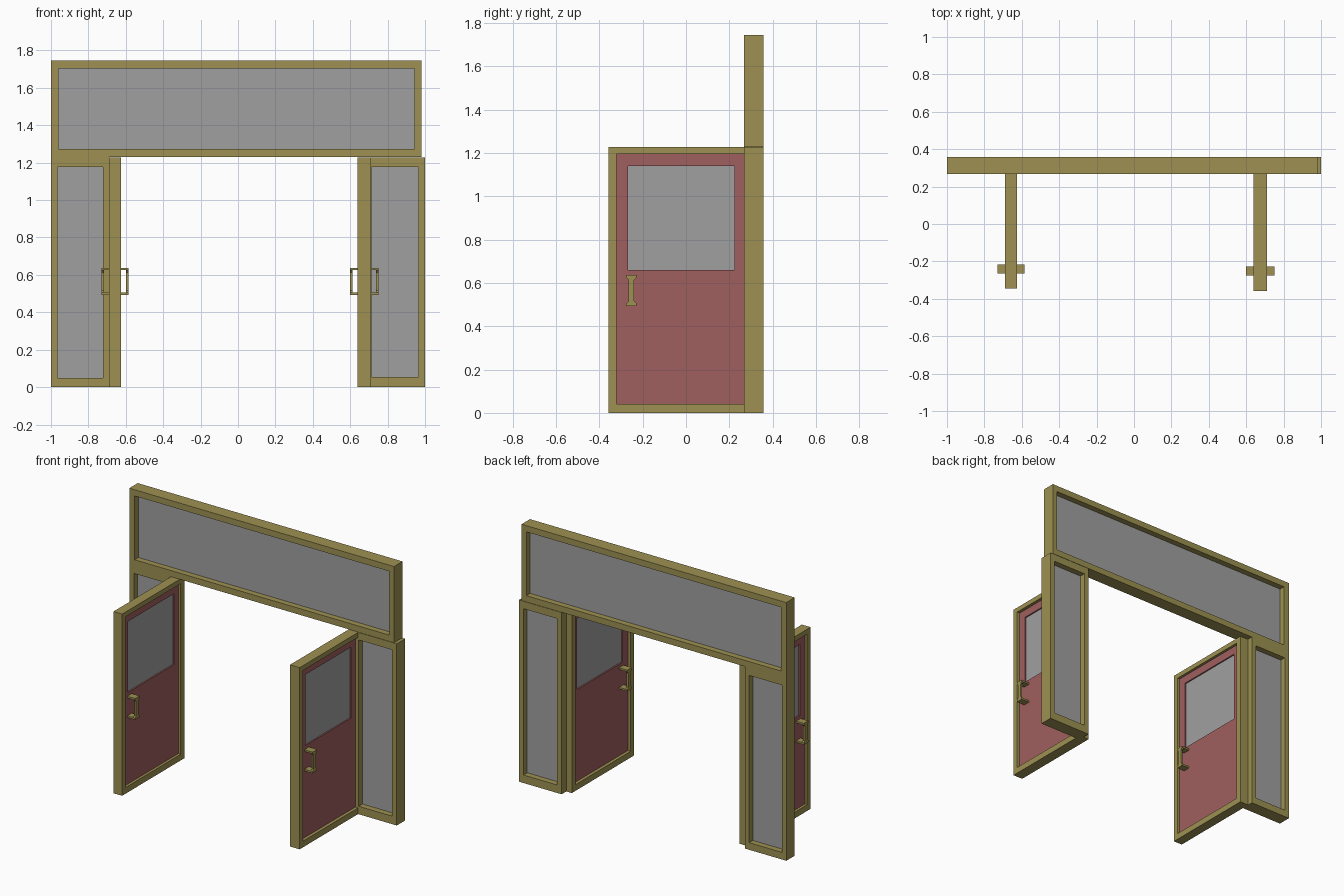
import bpy, bmesh

if "Cube" in bpy.data.objects:
    bpy.data.objects.remove(bpy.data.objects["Cube"])


def material(name, rgb):
    m = bpy.data.materials.new(name)
    m.diffuse_color = (*rgb, 1)
    m.use_nodes = True
    m.node_tree.nodes["Principled BSDF"].inputs["Base Color"].default_value = m.diffuse_color
    return m


OLIVE = material("olive_frame", (0.342, 0.285, 0.084))
GREY = material("grey_glass", (0.352, 0.352, 0.352))
RED = material("dull_red", (0.352, 0.112, 0.112))


def finish(bm, name, mat):
    bmesh.ops.recalc_face_normals(bm, faces=bm.faces)
    me = bpy.data.meshes.new(name)
    bm.to_mesh(me)
    bm.free()
    me.materials.append(mat)
    ob = bpy.data.objects.new(name, me)
    bpy.context.collection.objects.link(ob)
    return ob


def place(axis, u, depth, z):
    """Point with u along the wall and depth across it; axis is the wall's thin direction."""
    return (u, depth, z) if axis == 'y' else (depth, u, z)


def prism(name, mat, axis, outline, d0, d1):
    """Extrude a (u, z) outline across the thin direction."""
    bm = bmesh.new()
    a, b = ([bm.verts.new(place(axis, u, d, z)) for u, z in outline] for d in (d0, d1))
    bm.faces.new(a)
    bm.faces.new(b)
    n = len(a)
    for i in range(n):
        j = (i + 1) % n
        bm.faces.new((a[i], a[j], b[j], b[i]))
    return finish(bm, name, mat)


def corners(r):
    u0, u1, z0, z1 = r
    return [(u0, z0), (u1, z0), (u1, z1), (u0, z1)]


def slab(name, mat, axis, rect, d0, d1):
    return prism(name, mat, axis, corners(rect), d0, d1)


def ring(name, mat, axis, outer, inner, d0, d1):
    """Rectangular frame with a rectangular opening."""
    bm = bmesh.new()
    o0, i0, o1, i1 = ([bm.verts.new(place(axis, u, d, z)) for u, z in corners(r)]
                      for d in (d0, d1) for r in (outer, inner))
    for k in range(4):
        j = (k + 1) % 4
        for p, q in ((o0, i0), (i0, i1), (i1, o1), (o1, o0)):
            bm.faces.new((p[k], p[j], q[j], q[k]))
    return finish(bm, name, mat)


# Fixed glazed wall: header and two side lights
Y0, Y1 = 0.267, 0.357
YM = (Y0 + Y1) / 2
for name, outer, inner in (
        ("header", (-1.0, 0.98, 1.23, 1.745), (-0.96, 0.944, 1.272, 1.703)),
        ("left_sidelight", (-1.0, -0.69, 0.0, 1.23), (-0.966, -0.722, 0.048, 1.178)),
        ("right_sidelight", (0.68, 1.0, 0.0, 1.228), (0.715, 0.966, 0.054, 1.178))):
    ring(name + "_frame", OLIVE, 'y', outer, inner, Y0, Y1)
    slab(name + "_glass", GREY, 'y', inner, YM - 0.005, YM + 0.005)


def door(side, cx, half, front):
    """Open door leaf with window and a pull handle on each face."""
    y = lambda v: front + v
    outer = (y(0), y(0.664), 0.0, 1.228)
    opening = (y(0.036), y(0.626), 0.042, 1.195)
    window = (y(0.09), y(0.58), 0.66, 1.14)
    ring(side + "_door_frame", OLIVE, 'x', outer, opening, cx - half, cx + half)
    ring(side + "_door_panel", RED, 'x', opening, window, cx - 0.015, cx + 0.015)
    slab(side + "_door_glass", GREY, 'x', window, cx - 0.006, cx + 0.006)

    # Handles: two arms and a grip that flares at both ends
    hy, z0, z1, w, g = y(0.105), 0.493, 0.637, 0.024, 0.013
    reach = half + 0.04
    grip = [(hy - w, z0), (hy + w, z0), (hy + w, z0 + 0.012), (hy + g, z0 + 0.024),
            (hy + g, z1 - 0.024), (hy + w, z1 - 0.012), (hy + w, z1),
            (hy - w, z1), (hy - w, z1 - 0.012), (hy - g, z1 - 0.024),
            (hy - g, z0 + 0.024), (hy - w, z0 + 0.012)]
    for s, face in ((-1, "outer" if cx < 0 else "inner"), (1, "inner" if cx < 0 else "outer")):
        tag = f"{side}_door_{face}_handle"
        prism(tag + "_grip", OLIVE, 'x', grip, cx + s * (reach - 0.013), cx + s * reach)
        for part, a, b in (("lower", z0, z0 + 0.012), ("upper", z1 - 0.012, z1)):
            slab(f"{tag}_{part}_arm", OLIVE, 'x', (hy - w, hy + w, a, b),
                 cx + s * 0.015, cx + s * (reach - 0.013))


door("left", -0.6575, 0.0325, -0.345)
door("right", 0.675, 0.036, -0.357)
